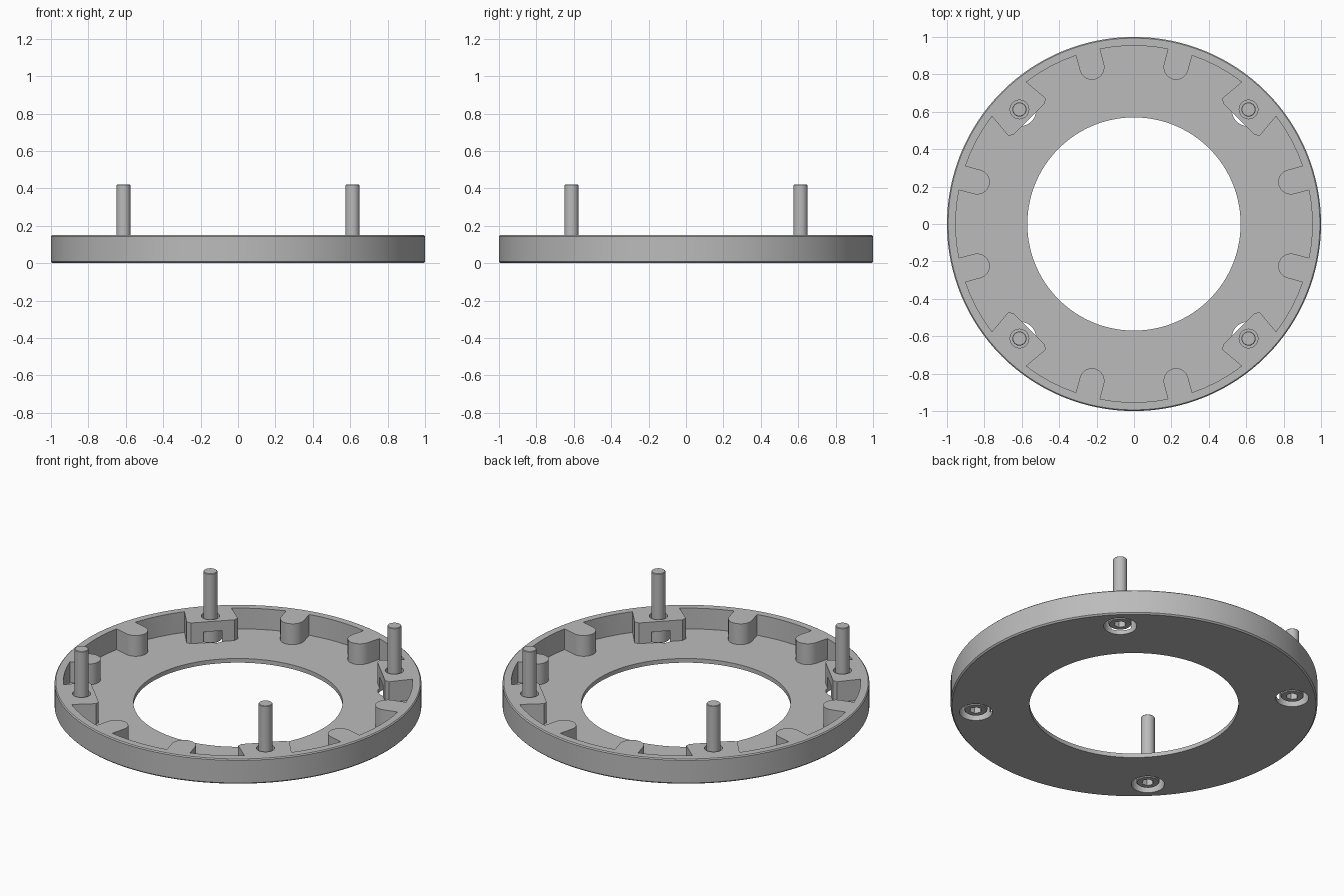
import bpy, bmesh
from math import sin, cos, pi, radians, degrees, asin
from mathutils import Vector

cube = bpy.data.objects.get("Cube")
if cube:
    bpy.data.objects.remove(cube, do_unlink=True)

grey = bpy.data.materials.new("grey_plastic")
grey.use_nodes = True
grey.diffuse_color = (0.5, 0.5, 0.5, 1)
grey.node_tree.nodes["Principled BSDF"].inputs["Base Color"].default_value = (0.5, 0.5, 0.5, 1)

HEIGHT, FLOOR, WALL = 0.15, 0.025, 0.953
SCREW_R = 0.866                     # screw circle radius
CORNERS = [radians(45 + 90 * i) for i in range(4)]


def add(name, bm):
    bmesh.ops.remove_doubles(bm, verts=bm.verts, dist=1e-5)
    bmesh.ops.recalc_face_normals(bm, faces=bm.faces)
    mesh = bpy.data.meshes.new(name)
    bm.to_mesh(mesh)
    bm.free()
    mesh.materials.append(grey)
    obj = bpy.data.objects.new(name, mesh)
    bpy.context.collection.objects.link(obj)
    return obj


def lathe(name, profile, steps, closed=False):
    """Spin an (r, z) profile round the z axis."""
    bm = bmesh.new()
    vs = [bm.verts.new((r, 0, z)) for r, z in profile]
    pairs = list(zip(vs, vs[1:])) + ([(vs[-1], vs[0])] if closed else [])
    edges = [bm.edges.new(p) for p in pairs]
    bmesh.ops.spin(bm, geom=vs + edges, cent=(0, 0, 0), axis=(0, 0, 1),
                   angle=2 * pi, steps=steps)
    return add(name, bm)


def prism(name, outline, z0, z1):
    bm = bmesh.new()
    face = bm.faces.new([bm.verts.new((x, y, z0)) for x, y in outline])
    top = bmesh.ops.extrude_face_region(bm, geom=[face])["geom"]
    bmesh.ops.translate(bm, vec=(0, 0, z1 - z0),
                        verts=[v for v in top if isinstance(v, bmesh.types.BMVert)])
    return add(name, bm)


def circle(r, n, cx=0, cy=0):
    return [(cx + r * cos(2 * pi * i / n), cy + r * sin(2 * pi * i / n)) for i in range(n)]


def cut(obj, cutter):
    mod = obj.modifiers.new("cut", "BOOLEAN")
    mod.operation, mod.solver, mod.object = "DIFFERENCE", "EXACT", cutter
    deps = bpy.context.evaluated_depsgraph_get()
    mesh = bpy.data.meshes.new_from_object(obj.evaluated_get(deps))
    obj.modifiers.clear()
    obj.data = mesh
    bpy.data.objects.remove(cutter, do_unlink=True)


def smooth(obj):
    bpy.ops.object.select_all(action="DESELECT")
    obj.select_set(True)
    bpy.context.view_layer.objects.active = obj
    bpy.ops.object.shade_smooth_by_angle(angle=radians(30))


# Pocket outline: wall arcs, round-ended ribs and corner blocks
def polar(r, deg):
    return Vector((r * cos(radians(deg)), r * sin(radians(deg))))


def local(deg, u, v):
    d = polar(1, deg)
    return d * u + Vector((-d.y, d.x)) * v


def arc(a, b, n=6):
    return [polar(WALL, a + (b - a) * i / n) for i in range(n + 1)]


RIB_W, RIB_C, BLOCK_W = 0.067, 0.868, 0.13
rib_a = degrees(asin(RIB_W / WALL))
block_a = degrees(asin(BLOCK_W / WALL))
block_half = [(0.862, 0.137), (0.81, 0.142), (0.793, 0.12)]


def rib(deg):
    return [local(deg, RIB_C - RIB_W * sin(pi * i / 12), -RIB_W * cos(pi * i / 12))
            for i in range(13)]


def block(deg):
    side = [local(deg, u, -v) for u, v in block_half]
    return side + [local(deg, u, v) for u, v in reversed(block_half)]


outline = []
for q in range(0, 360, 90):
    outline += arc(q - 15 + rib_a, q + 15 - rib_a) + rib(q + 15)
    outline += arc(q + 15 + rib_a, q + 45 - block_a, 4) + block(q + 45)
    outline += arc(q + 45 + block_a, q + 75 - rib_a, 4) + rib(q + 75)

# Ring body with chamfered rim
body = lathe("ring_body", [(0.57, 0), (0.992, 0), (1, 0.008), (1, HEIGHT - 0.006),
                           (0.994, HEIGHT), (0.57, HEIGHT)], 128, True)
cut(body, prism("pocket_cutter", outline, FLOOR, 0.3))

# Screw holes: wide counterbore below, clearance hole above
for a in CORNERS:
    x, y = SCREW_R * cos(a), SCREW_R * sin(a)
    cut(body, prism("counterbore_cutter", circle(0.09, 40, x, y), -0.1, 0.09))
    cut(body, prism("clearance_cutter", circle(0.05, 32, x, y), 0.05, 0.3))
smooth(body)

# Socket-head screws pointing up
for i, a in enumerate(CORNERS):
    screw = lathe(f"screw_{i + 1}", [(0, 0.012), (0.058, 0.012), (0.063, 0.017), (0.063, 0.088),
                                     (0.038, 0.088), (0.038, 0.417), (0.035, 0.42), (0, 0.42)], 32)
    cut(screw, prism("hex_cutter", circle(0.034, 6), -0.05, 0.05))
    screw.location = (SCREW_R * cos(a), SCREW_R * sin(a), 0)
    smooth(screw)
